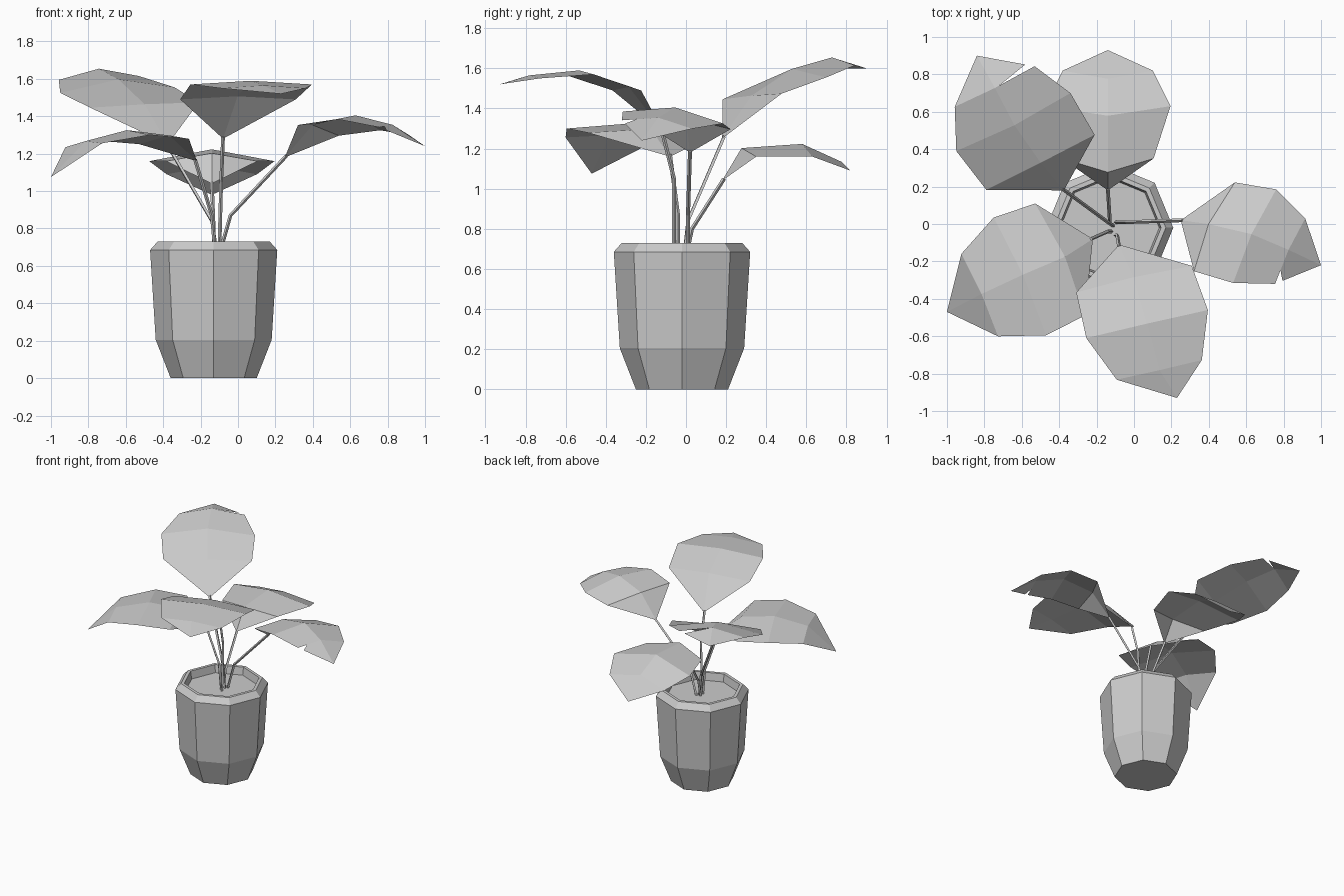
import bpy, bmesh, math
from mathutils import Vector

cube = bpy.data.objects.get("Cube")
if cube:
    bpy.data.objects.remove(cube, do_unlink=True)

# One matte grey for the whole plant
grey = bpy.data.materials.new("light_grey")
grey.use_nodes = True
grey.diffuse_color = (0.6, 0.6, 0.6, 1)
grey.node_tree.nodes["Principled BSDF"].inputs["Base Color"].default_value = (0.6, 0.6, 0.6, 1)


def add_object(name, data):
    data.materials.append(grey)
    obj = bpy.data.objects.new(name, data)
    bpy.context.collection.objects.link(obj)
    return obj


def finish(name, bm):
    mesh = bpy.data.meshes.new(name)
    bm.to_mesh(mesh)
    bm.free()
    return add_object(name, mesh)


def lathe(name, profile, centre, sides=8):
    """Faceted body of revolution, capped at both ends of the profile."""
    bm = bmesh.new()
    rings = []
    for radius, z in profile:
        ring = []
        for i in range(sides):
            a = math.tau * i / sides
            ring.append(bm.verts.new((centre[0] + radius * math.cos(a),
                                      centre[1] + radius * math.sin(a), z)))
        rings.append(ring)
    for low, high in zip(rings, rings[1:]):
        for i in range(sides):
            j = (i + 1) % sides
            bm.faces.new((low[i], low[j], high[j], high[i]))
    bm.faces.new(reversed(rings[0]))
    bm.faces.new(rings[-1])
    return finish(name, bm)


def stem(name, points):
    """Thin square-section stalk along a bent path."""
    curve = bpy.data.curves.new(name, "CURVE")
    curve.dimensions = "3D"
    curve.bevel_depth = 0.01
    curve.bevel_resolution = 0
    curve.use_fill_caps = True
    line = curve.splines.new("POLY")
    line.use_smooth = False
    line.points.add(len(points) - 1)
    for p, co in zip(line.points, points):
        p.co = (*co, 1)
    return add_object(name, curve)


def leaf(name, path, side, cambers, lag=0.0, ratios=(0.95, 1, 0.7), notch=0):
    """Folded blade: base, three cross rows and a tip; each row's midrib is
    raised by its camber and set back toward the base by lag."""
    path = [Vector(p) for p in path]
    side = Vector(side)
    bm = bmesh.new()
    base, tip = bm.verts.new(path[0]), bm.verts.new(path[-1])
    rows = []
    for i, (ratio, camber) in enumerate(zip(ratios, cambers), 1):
        along = (path[i + 1] - path[i - 1]).normalized()
        normal = side.cross(along).normalized()
        if normal.z < 0:
            normal.negate()
        rows.append([bm.verts.new(p) for p in (path[i] - side * ratio,
                                               path[i] + normal * camber - along * lag,
                                               path[i] + side * ratio)])
    for k in (0, 1):
        bm.faces.new((base, rows[0][k + 1], rows[0][k]))
        for near, far in zip(rows, rows[1:]):
            bm.faces.new((near[k], near[k + 1], far[k + 1], far[k]))
    left, mid, right = rows[-1]
    bm.faces.new((left, mid, tip))
    if notch:
        # Torn edge: the last facet is separated from the row behind it
        inner = bm.verts.new(right.co.lerp(mid.co, notch))
        flap = bm.verts.new(right.co.lerp(tip.co, 0.16))
        bm.faces.new((mid, inner, tip))
        bm.faces.new((inner, flap, tip))
    else:
        bm.faces.new((mid, right, tip))
    for face in bm.faces:
        face.normal_update()
        if face.normal.z < 0:
            face.normal_flip()
    return finish(name, bm)


# Octagonal pot with a bevelled rim and the soil surface inside
lathe("pot", [(0.23, 0), (0.31, 0.205), (0.34, 0.685), (0.3, 0.73),
              (0.275, 0.73), (0.265, 0.67)], (-0.13, -0.02))

# Leaves: midline path, half-width vector, midrib height per row
leaf("back_leaf",
     [(-0.14, 0.18, 1.04), (-0.14, 0.35, 1.16), (-0.14, 0.63, 1.16),
      (-0.14, 0.82, 1.09), (-0.14, 0.93, 0.98)],
     (0.335, 0, 0), (0.06, 0.055, 0.015), lag=0.06, ratios=(0.73, 1, 0.72))
leaf("front_leaf",
     [(-0.08, -0.11, 1.28), (0, -0.295, 1.49), (0.07, -0.535, 1.57),
      (0.135, -0.78, 1.55), (0.23, -0.93, 1.52)],
     (0.325, 0.075, 0), (0.02, 0.02, 0.015))
leaf("back_right_leaf",
     [(-0.375, 0.18, 1.25), (-0.5, 0.33, 1.46), (-0.645, 0.545, 1.54),
      (-0.745, 0.735, 1.605), (-0.84, 0.9, 1.6)],
     (0.305, 0.155, 0.015), (0.005, 0.06, 0.05), notch=0.9)
leaf("left_leaf",
     [(0.25, 0.02, 1.18), (0.43, -0.015, 1.325), (0.645, -0.065, 1.355),
      (0.835, -0.145, 1.32), (1, -0.22, 1.24)],
     (-0.115, -0.25, 0.03), (0.04, 0.05, 0.03), lag=0.02, notch=0.4)
leaf("front_right_leaf",
     [(-0.22, -0.08, 1.16), (-0.395, -0.19, 1.265), (-0.61, -0.28, 1.285),
      (-0.825, -0.38, 1.245), (-1, -0.47, 1.075)],
     (0.14, -0.315, 0.015), (0.04, 0.04, 0.015), lag=0.02)

# Stems from the soil to each leaf base
stem("back_stem", [(-0.13, 0, 0.66), (-0.13, 0.03, 0.8), (-0.14, 0.19, 1.05)])
stem("front_stem", [(-0.1, -0.06, 0.66), (-0.09, -0.06, 1.05), (-0.08, -0.12, 1.29)])
stem("back_right_stem", [(-0.11, -0.01, 0.66), (-0.14, 0.01, 0.84), (-0.385, 0.19, 1.26)])
stem("left_stem", [(-0.1, 0.01, 0.66), (-0.04, 0.01, 0.87), (0.26, 0.02, 1.19)])
stem("front_right_stem", [(-0.12, -0.04, 0.66), (-0.14, -0.04, 0.87), (-0.23, -0.08, 1.17)])
